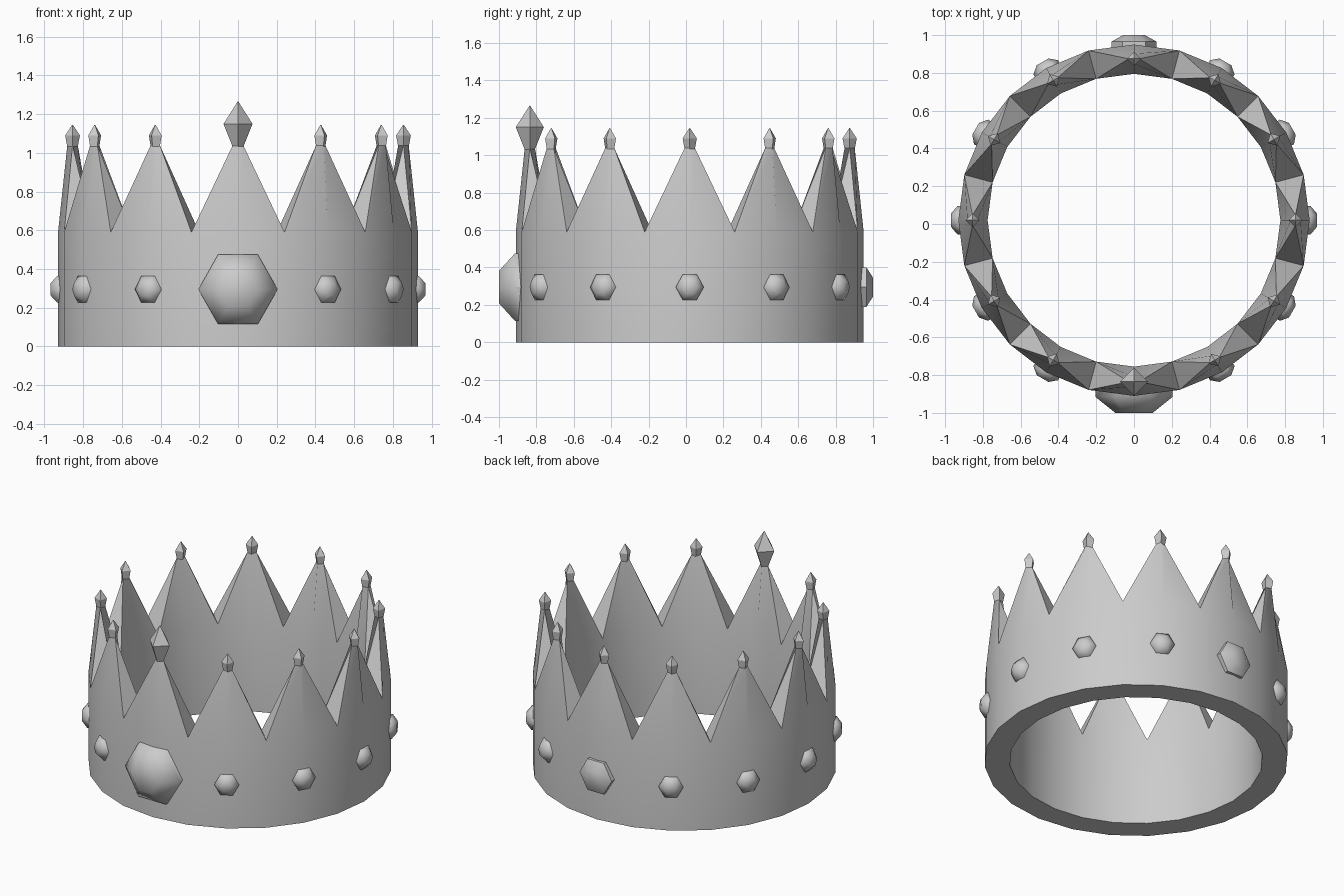
import bpy, bmesh
from math import sin, cos, pi, radians
from mathutils import Vector

if "Cube" in bpy.data.objects:
    bpy.data.objects.remove(bpy.data.objects["Cube"])

CY = 0.02                      # ring centre
R_OUT, R_IN, R_TIP = 0.93, 0.775, 0.855
Z_BAND, Z_TIP, Z_GEM = 0.59, 1.04, 0.295
NECK = 0.027


def place(k, r, t, z):
    """Point k*15 degrees round the ring from the front, at radius r, tangent offset t."""
    a = k * pi / 12
    return Vector((r * sin(a) + t * cos(a), CY - r * cos(a) + t * sin(a), z))


def finish(bm, name, angle):
    bmesh.ops.recalc_face_normals(bm, faces=bm.faces)
    me = bpy.data.meshes.new(name)
    bm.to_mesh(me)
    bm.free()
    ob = bpy.data.objects.new(name, me)
    bpy.context.collection.objects.link(ob)
    bpy.ops.object.select_all(action='DESELECT')
    ob.select_set(True)
    bpy.context.view_layer.objects.active = ob
    bpy.ops.object.shade_smooth_by_angle(angle=radians(angle))
    return ob


def stack(name, rings, angle):
    """Closed solid through a list of equal-length vertex rings."""
    bm = bmesh.new()
    vs = [[bm.verts.new(p) for p in ring] for ring in rings]
    n = len(vs[0])
    for a, b in zip(vs, vs[1:]):
        for i in range(n):
            j = (i + 1) % n
            bm.faces.new((a[i], a[j], b[j], b[i]))
    bm.faces.new(vs[0])
    bm.faces.new(vs[-1])
    bmesh.ops.remove_doubles(bm, verts=bm.verts, dist=1e-5)
    return finish(bm, name, angle)


# band with twelve spikes, one mesh
bm = bmesh.new()
N = 24
ob_, ot, ib, it = [[bm.verts.new(place(k, r, 0, z)) for k in range(N)]
                   for r, z in ((R_OUT, 0), (R_OUT, Z_BAND), (R_IN, 0), (R_IN, Z_BAND))]
for k in range(N):
    j = (k + 1) % N
    bm.faces.new((ob_[k], ob_[j], ot[j], ot[k]))
    bm.faces.new((ib[k], ib[j], it[j], it[k]))
    bm.faces.new((ob_[k], ob_[j], ib[j], ib[k]))
for k in range(0, N, 2):
    a, b = k - 1, k + 1
    po, pb, pi_, pa = [bm.verts.new(place(k, R_TIP + dr, t, Z_TIP)) for dr, t in
                       ((NECK, 0), (0, NECK), (-NECK, 0), (0, -NECK))]
    bm.faces.new((ot[a], ot[k], po, pa))
    bm.faces.new((ot[k], ot[b], pb, po))
    bm.faces.new((it[a], it[k], pi_, pa))
    bm.faces.new((it[k], it[b], pb, pi_))
    bm.faces.new((ot[a], it[a], pa))
    bm.faces.new((ot[b], it[b], pb))
    bm.faces.new((po, pb, pi_, pa))
finish(bm, "crown_band", 30)


# pointed finials on the spikes
def finial(name, k, w, z_mid, z_top):
    def diamond(s, z):
        return [place(k, R_TIP + s * cos(q * pi / 2), s * sin(q * pi / 2), z) for q in range(4)]
    stack(name, [diamond(NECK, Z_TIP - 0.01), diamond(w, z_mid), diamond(0.002, z_top)], 30)


# hexagonal jewels set in the band
def jewel(name, k, w, h, r_girdle, r_top):
    def hexagon(s, r):
        pts = []
        for q in range(6):
            t = w * s * cos(q * pi / 3)
            z = Z_GEM + h * s * sin(q * pi / 3) / sin(pi / 3)
            pts.append(place(k, r, t, z))
        return pts
    stack(name, [hexagon(1, 0.86), hexagon(1, r_girdle), hexagon(0.48, r_top)], 50)


for k in range(0, N, 2):
    if k == 0:
        finial("front_finial", k, 0.075, 1.15, 1.265)
        jewel("front_jewel", k, 0.205, 0.18, 0.935, 1.02)
    else:
        finial("finial", k, 0.038, 1.09, 1.145)
        if k == 12:
            jewel("back_jewel", k, 0.12, 0.105, 0.945, 0.98)
        else:
            jewel("side_jewel", k, 0.075, 0.068, 0.935, 0.968)
